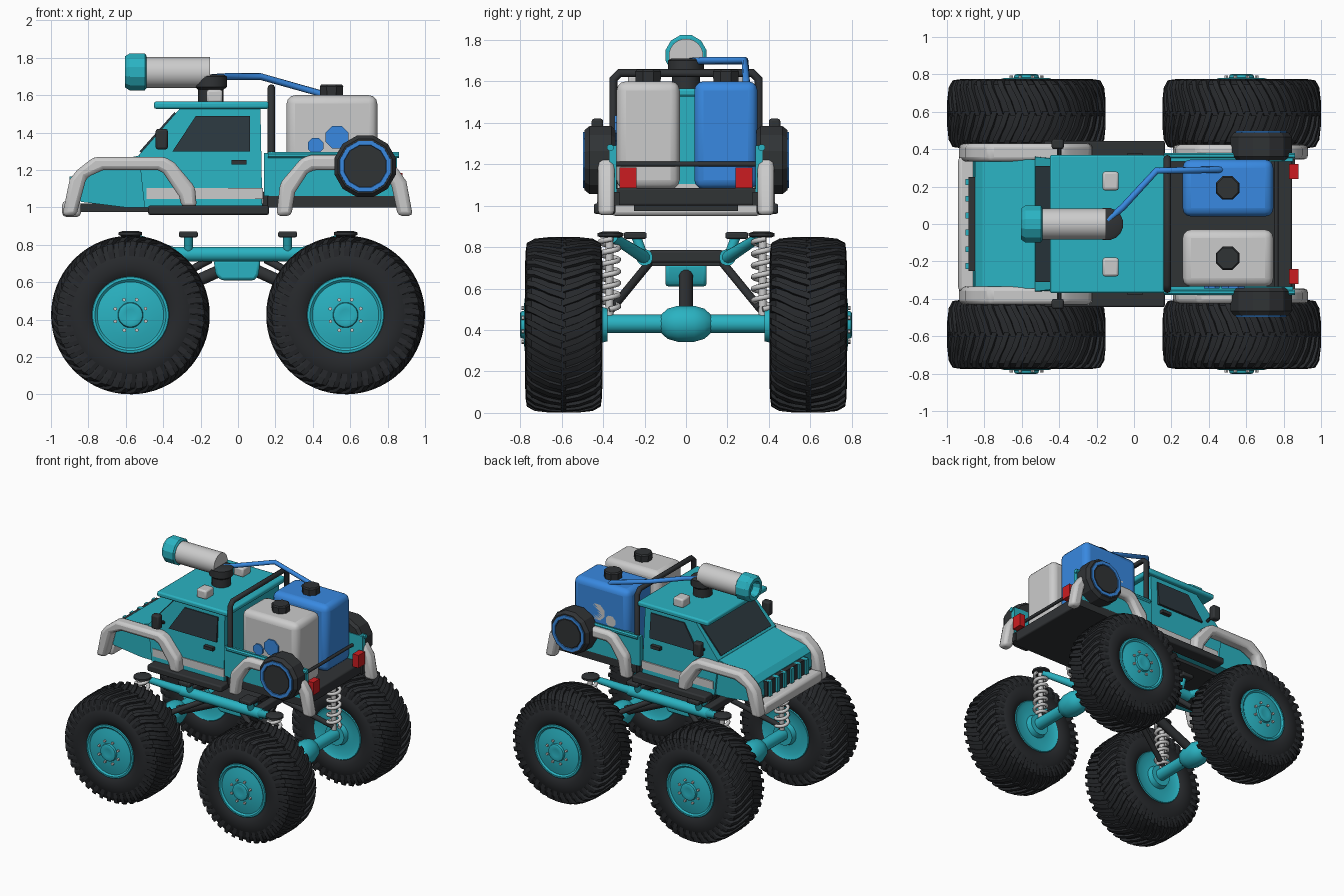
import bpy, bmesh, math
from mathutils import Vector, Matrix

if "Cube" in bpy.data.objects:
    bpy.data.objects.remove(bpy.data.objects["Cube"])

def material(name, r, g, b):
    m = bpy.data.materials.new(name)
    m.diffuse_color = (r, g, b, 1)
    m.use_nodes = True
    m.node_tree.nodes["Principled BSDF"].inputs["Base Color"].default_value = m.diffuse_color
    return m

TEAL = material("teal", 0.023, 0.45, 0.54)
BLUE = material("blue", 0.04, 0.25, 0.75)
DARK = material("dark", 0.03, 0.033, 0.036)
TYRE = material("rubber", 0.02, 0.022, 0.025)
WHITE = material("white", 0.78, 0.78, 0.78)
GLASS = material("glass", 0.025, 0.04, 0.05)
RED = material("red", 0.6, 0.012, 0.015)

def finish(name, bm, mat, bevel=0, segs=2, smooth=35):
    bmesh.ops.recalc_face_normals(bm, faces=bm.faces)
    me = bpy.data.meshes.new(name)
    bm.to_mesh(me)
    bm.free()
    me.materials.append(mat)
    ob = bpy.data.objects.new(name, me)
    bpy.context.collection.objects.link(ob)
    if smooth:
        me.shade_smooth()
        me.set_sharp_from_angle(angle=math.radians(smooth))
    if bevel:
        b = ob.modifiers.new("bevel", 'BEVEL')
        b.width, b.segments, b.limit_method = bevel, segs, 'ANGLE'
    return ob

def box(name, x, y, z, mat, bevel=0, segs=2):
    bm = bmesh.new()
    bmesh.ops.create_cube(bm, size=1)
    for v in bm.verts:
        v.co = Vector([(a + b) / 2 + c * (b - a) for (a, b), c in zip((x, sorted(y), z), v.co)])
    return finish(name, bm, mat, bevel, segs, 35 if bevel else 0)

def prism(name, pts, y0, y1, mat, bevel=0):
    """xz outline extruded from y0(z) to y1(z)"""
    f0 = y0 if callable(y0) else lambda z: y0
    f1 = y1 if callable(y1) else lambda z: y1
    bm = bmesh.new()
    a = [bm.verts.new((x, f0(z), z)) for x, z in pts]
    b = [bm.verts.new((x, f1(z), z)) for x, z in pts]
    bm.faces.new(a)
    bm.faces.new(b[::-1])
    for i in range(len(pts)):
        j = (i + 1) % len(pts)
        bm.faces.new((a[i], a[j], b[j], b[i]))
    return finish(name, bm, mat, bevel, 2, 30 if bevel else 0)

def lathe(name, prof, loc, axis, mat, n=32, smooth=40):
    """(radius, height) profile turned about an axis through loc"""
    bm = bmesh.new()
    M = Matrix.Translation(loc) @ Vector(axis).to_track_quat('Z', 'Y').to_matrix().to_4x4()
    rings = [[bm.verts.new(M @ Vector((r * math.cos(t), r * math.sin(t), h)))
              for t in (2 * math.pi * (i + .5) / n for i in range(n))] for r, h in prof]
    for a, b in zip(rings, rings[1:]):
        for i in range(n):
            bm.faces.new((a[i], a[(i + 1) % n], b[(i + 1) % n], b[i]))
    bm.faces.new(rings[0][::-1])
    bm.faces.new(rings[-1])
    return finish(name, bm, mat, smooth=smooth)

def rod(name, p, q, r, mat, n=12, r2=None):
    d = Vector(q) - Vector(p)
    return lathe(name, [(r, 0), (r2 or r, d.length)], p, d, mat, n)

def pipe(name, pts, r, mat):
    cu = bpy.data.curves.new(name, 'CURVE')
    cu.dimensions, cu.bevel_depth, cu.bevel_resolution, cu.use_fill_caps = '3D', r, 2, True
    sp = cu.splines.new('POLY')
    sp.points.add(len(pts) - 1)
    for p, c in zip(sp.points, pts):
        p.co = (*c, 1)
    cu.materials.append(mat)
    ob = bpy.data.objects.new(name, cu)
    bpy.context.collection.objects.link(ob)

# Wheels: tyre, chevron lugs, rim, bolts
def lugs(name, c, s, n=38):
    bm = bmesh.new()
    path = [(-.012, .0, .424), (.07, .07, .424), (.14, .16, .416), (.178, .21, .395), (.184, .23, .355)]
    for side in (-1, 1):
        for k in range(n):
            t0 = 2 * math.pi * (k + (.5 if side > 0 else 0)) / n
            rows = []
            for y, dt, r in path:
                row = []
                for da, rr in ((-.045, r - .04), (-.036, r), (.036, r), (.045, r - .04)):
                    t = t0 + dt + da
                    row.append(bm.verts.new((c[0] + rr * math.cos(t), c[1] + side * y, c[2] + rr * math.sin(t))))
                rows.append(row)
            for a, b in zip(rows, rows[1:]):
                for i in range(3):
                    bm.faces.new((a[i], a[i + 1], b[i + 1], b[i]))
            bm.faces.new(rows[0])
            bm.faces.new(rows[-1])
    finish(name, bm, TYRE, smooth=0)

for sx in (-1, 1):
    for s in (-1, 1):
        c = (sx * .575, s * .59, .425)
        ax = (0, s, 0)
        half = [(.19, .155), (.205, .175), (.25, .186), (.31, .186), (.315, .182), (.36, .176), (.392, .155), (.406, .1)]
        lathe("tyre", [(r, -h) for r, h in half] + [(.41, 0)] + half[::-1], c, ax, TYRE, 56)
        lugs("tyre_lugs", c, s)
        lathe("rim", [(.08, -.21), (.09, -.17), (.17, -.165), (.2, -.18), (.206, -.172), (.19, -.15), (.19, .15),
                      (.206, .175), (.203, .184), (.19, .186), (.178, .176), (.165, .178), (.12, .19),
                      (.068, .192), (.064, .207), (.05, .212), (.03, .208)], c, ax, TEAL, 40)
        for k in range(8):
            t = k * math.pi / 4 + .4
            p = Vector(c) + Vector((.088 * math.cos(t), s * .18, .088 * math.sin(t)))
            rod("wheel_bolt", p, p + Vector((0, s * .024, 0)), .01, WHITE, 6)

# Axles, driveshafts and suspension
for sx in (-1, 1):
    x = sx * .575
    rod("axle", (x, -.41, .43), (x, .41, .43), .045, TEAL, 16)
    lathe("differential", [(.045, -.12), (.075, -.09), (.09, -.04), (.09, .04), (.075, .09), (.045, .12)],
          (x, 0, .43), (0, 1, 0), TEAL, 12)
    rod("driveshaft", (x - sx * .03, 0, .46), (sx * .08, 0, .67), .034, DARK)
    box("crossbar", (sx * .3 - .03, sx * .3 + .03), (-.18, .18), (.725, .785), DARK, .01)
    for s in (-1, 1):
        rod("suspension_link", (sx * .15, s * .18, .72), (x, s * .36, .5), .02, DARK)
        rod("shock_arm", (sx * .33, s * .2, .75), (x, s * .35, .845), .032, TEAL, 12, .024)
        rod("damper", (x, s * .37, .45), (x, s * .37, .85), .02, WHITE)
        pipe("spring", [(x + .045 * math.cos(i * .4), s * .37 + .045 * math.sin(i * .4), .5 + i * .34 / 95)
                        for i in range(96)], .013, WHITE)
        lathe("shock_cap", [(.05, 0), (.065, .006), (.065, .02), (.04, .028)], (x, s * .365, .847), (0, 0, 1), DARK, 12)
        rod("body_mount", (sx * .265, s * .2, .74), (sx * .265, s * .24, .85), .024, TEAL)
        box("mount_pad", (sx * .265 - .05, sx * .265 + .05), (s * .19, s * .3), (.84, .872), DARK, .008)
for s in (-1, 1):
    rod("frame_rail", (-.35, s * .2, .75), (.35, s * .2, .75), .04, TEAL, 16)
prism("gearbox", [(-.13, .72), (-.12, .64), (-.09, .61), (.09, .61), (.11, .64), (.12, .72)], -.1, .1, TEAL, .015)
box("gearbox_plate", (-.16, .16), (-.2, .2), (.71, .745), DARK)

# Cab and hood, sides leaning in above the waistline
def w(off):
    return lambda z: .36 + off - max(0, z - 1.28) * .1
def wide(name, pts, off, mat):
    f = w(off)
    return prism(name, pts, lambda z: -f(z), f, mat)

wide("cab", [(-.5, 1.0), (-.53, 1.28), (-.31, 1.53), (.12, 1.53), (.13, 1.0)], 0, TEAL)
prism("hood", [(-.84, 1.03), (-.86, 1.06), (-.85, 1.17), (-.81, 1.21), (-.5, 1.285), (-.45, 1.0), (-.6, 1.0)], -.345, .345, TEAL)
box("roof", (-.45, .165), (-.37, .37), (1.527, 1.566), TEAL, .012)
wide("side_windows", [(-.35, 1.30), (-.225, 1.49), (.065, 1.49), (.065, 1.30)], .006, GLASS)
prism("windscreen", [(-.526, 1.30), (-.34, 1.51), (-.33, 1.5), (-.516, 1.29)], -.31, .31, GLASS)
wide("side_stripe", [(-.49, 1.045), (-.49, 1.105), (.133, 1.105), (.133, 1.045)], .006, WHITE)
for s in (-1, 1):
    box("rocker_step", (-.48, .165), (s * .34, s * .445), (.96, 1.01), DARK, .01)
    box("door_handle", (-.035, .045), (s * .35, s * .38), (1.23, 1.255), DARK)
    box("mirror", (-.44, -.375), (s * .4, s * .455), (1.31, 1.42), DARK, .012)
    rod("mirror_arm", (-.4, s * .35, 1.33), (-.4, s * .42, 1.35), .012, DARK, 8)

# Grille, bumper
box("grille", (-.885, -.84), (-.25, .25), (1.05, 1.165), DARK)
for k in range(6):
    y = -.225 + k * .09
    box("grille_bar", (-.9, -.85), (y - .016, y + .016), (1.05, 1.165), TEAL)
box("front_bumper", (-.94, -.84), (-.36, .36), (.95, 1.035), WHITE, .02)
box("chassis_floor", (-.84, .16), (-.25, .25), (.975, 1.02), DARK)

# Fenders
front = [(-.94, .955), (-.9, 1.15), (-.86, 1.2), (-.77, 1.27), (-.39, 1.27), (-.34, 1.24), (-.23, 1.11), (-.22, 1.0),
         (-.3, 1.0), (-.315, 1.06), (-.4, 1.185), (-.43, 1.2), (-.72, 1.2), (-.81, 1.16), (-.865, .955)]
rear = [(.205, .955), (.225, 1.13), (.34, 1.265), (.39, 1.28), (.76, 1.28), (.83, 1.24), (.9, 1.14), (.935, .955),
        (.855, .955), (.82, 1.12), (.75, 1.2), (.4, 1.2), (.37, 1.18), (.305, 1.08), (.285, .955)]
for s in (-1, 1):
    prism("front_fender", front, s * .335, s * .43, WHITE, .022)
    prism("rear_fender", rear, s * .345, s * .425, WHITE, .022)

# Bed
box("bed_floor", (.13, .845), (-.345, .345), (1.0, 1.085), DARK, .01)
for s in (-1, 1):
    box("bed_side", (.14, .85), (s * .335, s * .37), (1.06, 1.29), TEAL)
    rod("bed_rail", (.16, s * .365, 1.28), (.86, s * .365, 1.28), .017, TEAL, 8)
    box("bed_sill", (.17, .86), (s * .32, s * .37), (1.0, 1.065), DARK)
    box("tail_light", (.83, .88), (s * .24, s * .32), (1.085, 1.185), RED)
    lathe("spare_wheel", [(.06, 0), (.15, 0), (.17, .02), (.17, .125), (.15, .15), (.11, .15), (.1, .135), (.03, .135)],
          (.68, s * .34, 1.22), (0, s, 0), DARK, 12, 0)
    lathe("spare_ring", [(.11, 0), (.143, 0), (.14, .022), (.118, .022), (.112, 0.005)],
          (.68, s * .475, 1.22), (0, s, 0), BLUE, 12, 0)
    lathe("spare_hub", [(.11, 0), (.11, .024)], (.68, s * .474, 1.22), (0, s, 0), DARK, 12, 0)

# Tanks with caps and spots
for y0, y1, mat, spot, s in ((-.335, -.03, WHITE, BLUE, -1), (.04, .345, BLUE, WHITE, 1)):
    box("tank", (.26, .745), (y0, y1), (1.08, 1.6), mat, .045, 3)
    lathe("tank_cap", [(.065, 0), (.068, .05), (.06, .06)], (.5, (y0 + y1) / 2, 1.597), (0, 0, 1), DARK, 8, 0)
    for x, z, r in ((.415, 1.33, .045), (.53, 1.375, .066)):
        lathe("tank_spot", [(r, 0), (r, .012)], (x, s * .333, z), (0, s, 0), spot, 8, 0)
pipe("tank_strap", [(.76, -.335, 1.2), (.76, .345, 1.2)], .012, DARK)

# Roll bar, roof lamps
pipe("roll_bar", [(.178, -.35, 1.0), (.178, -.35, 1.61), (.178, -.32, 1.64), (.178, .32, 1.64),
                  (.178, .35, 1.61), (.178, .35, 1.0)], .02, DARK)
for s in (-1, 1):
    box("roof_lamp", (-.168, -.082), (s * .18, s * .28), (1.56, 1.63), WHITE, .012)

# Water cannon and hose
lathe("cannon_base", [(.07, 0), (.07, .07), (.088, .085), (.088, .14), (.07, .15)], (-.145, 0, 1.56), (0, 0, 1), DARK, 16)
rod("cannon_barrel", (-.15, 0, 1.722), (-.5, 0, 1.722), .084, WHITE, 20)
lathe("cannon_nozzle", [(.09, 0), (.102, .008), (.102, .09), (.085, .115), (.06, .115), (.05, .06)],
      (-.49, 0, 1.725), (-1, 0, 0), TEAL, 12, 0)
pipe("hose", [(-.14, .02, 1.695), (-.06, .09, 1.7), (.12, .285, 1.7), (.44, .29, 1.61), (.47, .29, 1.58)], .018, BLUE)
